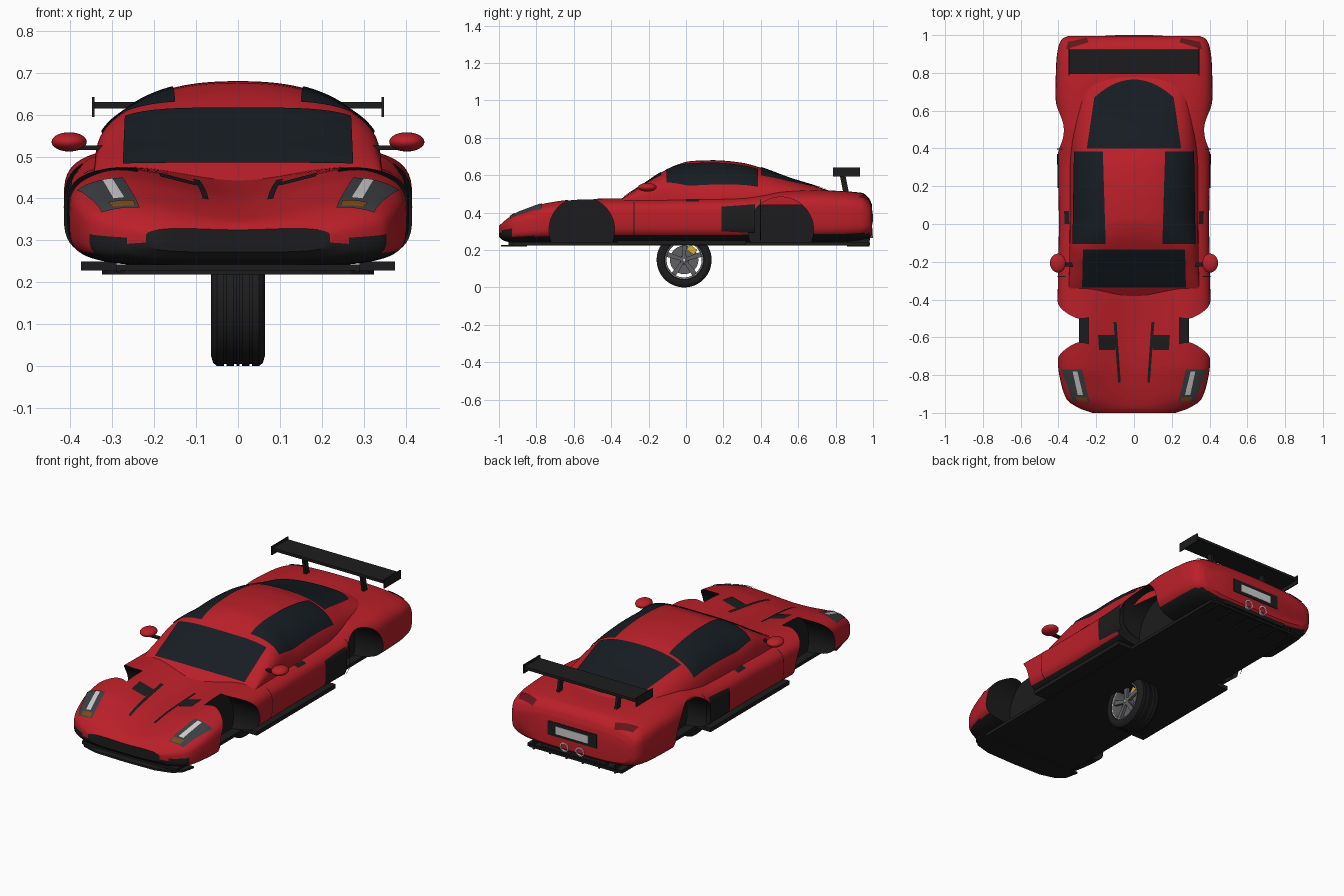
import bpy, bmesh, math
from mathutils import Vector, Matrix

if "Cube" in bpy.data.objects:
    bpy.data.objects.remove(bpy.data.objects["Cube"])

def material(name, r, g, b):
    m = bpy.data.materials.new(name)
    m.diffuse_color = (r, g, b, 1)
    m.use_nodes = True
    m.node_tree.nodes["Principled BSDF"].inputs["Base Color"].default_value = m.diffuse_color
    return m
RED = material("red_paint", .5, .014, .022)
BLACK = material("black_trim", .012, .012, .013)
GLASS = material("dark_glass", .008, .012, .016)
GREY = material("lamp_grey", .045, .05, .055)
LIGHT = material("light_grey", .6, .6, .58)
METAL = material("wheel_metal", .12, .12, .13)
AMBER = material("amber", .2, .07, .01)
LAMP = material("tail_red", .12, .008, .01)
YELLOW = material("yellow", .7, .45, .02)

def make(name, verts, faces, mats, smooth=True):
    me = bpy.data.meshes.new(name)
    me.from_pydata(verts, [], faces)
    ob = bpy.data.objects.new(name, me)
    bpy.context.collection.objects.link(ob)
    for m in mats:
        me.materials.append(m)
    bm = bmesh.new()
    bm.from_mesh(me)
    bmesh.ops.remove_doubles(bm, verts=bm.verts, dist=1e-5)
    bmesh.ops.recalc_face_normals(bm, faces=bm.faces)
    bm.to_mesh(me)
    bm.free()
    if smooth:
        shade(ob)
    return ob

def activate(ob):
    bpy.ops.object.select_all(action='DESELECT')
    ob.select_set(True)
    bpy.context.view_layer.objects.active = ob

def shade(ob):
    activate(ob)
    bpy.ops.object.shade_smooth_by_angle(angle=math.radians(35))

def box(name, x, y, z, mat, both=False):
    v, f = [], []
    for s in ((1, -1) if both else (1,)):
        b = len(v)
        v += [(s * i, j, k) for i in x for j in y for k in z]
        f += [[b + i for i in q] for q in ((0, 1, 3, 2), (4, 6, 7, 5), (0, 4, 5, 1), (2, 3, 7, 6), (0, 2, 6, 4), (1, 5, 7, 3))]
    return make(name, v, f, [mat], False)

def lathe(name, prof, centre, mat, seg=64, axis='X', closed=True):
    v, f, n = [], [], len(prof)
    for i in range(seg):
        a = 2 * math.pi * i / seg
        for h, r in prof:
            p = (h, r * math.cos(a), r * math.sin(a))
            v.append(Vector(p if axis == 'X' else (p[1], p[0], p[2])) + Vector(centre))
    for i in range(seg):
        for j in range(n if closed else n - 1):
            k, i2 = (j + 1) % n, (i + 1) % seg
            f.append((i * n + j, i * n + k, i2 * n + k, i2 * n + j))
    return make(name, v, f, [mat])

# smooth monotone interpolation through station tables
def at(T, y, k):
    y = min(max(y, T[0][0]), T[-1][0])
    i = max(j for j in range(len(T) - 1) if T[j][0] <= y)
    d = lambda j: (T[j + 1][k] - T[j][k]) / (T[j + 1][0] - T[j][0])
    def slope(j):
        if j == 0 or j == len(T) - 1:
            return d(min(j, len(T) - 2))
        a, b = d(j - 1), d(j)
        return 0 if a * b <= 0 else 2 * a * b / (a + b)
    h = T[i + 1][0] - T[i][0]
    t = (y - T[i][0]) / h
    return ((2*t**3 - 3*t*t + 1) * T[i][k] + (t**3 - 2*t*t + t) * h * slope(i)
            + (3*t*t - 2*t**3) * T[i + 1][k] + (t**3 - t*t) * h * slope(i + 1))

# body stations: y, half width, centre top, fender top, widest z, bottom
BODY = [(-1, .22, .325, .33, .305, .272), (-.975, .29, .345, .355, .308, .25), (-.93, .355, .362, .39, .315, .24),
        (-.85, .385, .385, .425, .33, .237), (-.75, .402, .405, .46, .345, .237), (-.55, .408, .425, .484, .36, .237),
        (-.36, .404, .445, .484, .37, .237), (0, .398, .47, .488, .37, .237), (.3, .402, .48, .495, .37, .237),
        (.42, .405, .49, .51, .375, .237), (.52, .4, .5, .526, .38, .237), (.68, .416, .51, .528, .38, .237),
        (.85, .412, .512, .518, .38, .24), (.94, .4, .506, .503, .375, .25), (.98, .38, .475, .47, .37, .265),
        (.995, .35, .44, .435, .365, .28)]
# cabin stations: y, half width, top, roundness
CABIN = [(-.385, .35, .441, 6), (-.33, .345, .485, 6), (-.235, .343, .547, 5), (-.135, .342, .613, 4), (-.05, .341, .655, 2.9),
         (.03, .34, .676, 2.4), (.15, .34, .68, 2.4), (.29, .34, .668, 2.4), (.4, .335, .64, 2.5), (.56, .315, .582, 3),
         (.74, .28, .526, 4), (.86, .25, .48, 4)]

def body_top(x, y, o=0.):
    w, zc, zf, zm = (at(BODY, y, k) for k in (1, 2, 3, 4))
    u = min(abs(x) / (w + o), 1)
    s = min(u / .8, 1)
    zt = zc + (zf - zc) * s * s * (3 - 2 * s)
    return zm + (zt + o - zm) * (1 - u**4)**.25

def body_bottom(x, y):
    w, zm, zb = (at(BODY, y, k) for k in (1, 4, 5))
    return zm - (zm - zb) * (1 - min(abs(x) / w, 1)**4)**.25

def body_side(y, z, o=.004):
    w, zf, zm, zb = (at(BODY, y, k) for k in (1, 3, 4, 5))
    v = (z - zm) / (zf - zm) if z > zm else (zm - z) / (zm - zb)
    return w * (1 - min(v, .99)**4)**.25 + o

def cabin_top(x, y, o=0.):
    w, zt, n = (at(CABIN, y, k) for k in (1, 2, 3))
    u = min(abs(x) / (w + o), 1)
    return .44 + (zt + o - .44) * (1 - u**n)**(1 / n)

def spread(T, n):
    return [a[0] + (b[0] - a[0]) * i / n for a, b in zip(T, T[1:]) for i in range(n)] + [T[-1][0]]

N = 24
US = [math.sin(math.pi / 2 * k / N) for k in range(-N, N + 1)]

# lower body shell
verts, faces = [], []
ys = spread(BODY, 5)
for y in ys:
    w = at(BODY, y, 1)
    verts += [(u * w, y, body_top(u * w, y)) for u in US]
    verts += [(u * w, y, body_bottom(u * w, y)) for u in US[-2:0:-1]]
R = 4 * N
for i in range(len(ys) - 1):
    faces += [(i*R + j, i*R + (j+1) % R, (i+1)*R + (j+1) % R, (i+1)*R + j) for j in range(R)]
faces += [tuple(range(R)), tuple(range((len(ys) - 1) * R, len(ys) * R))]
body = make("body_shell", verts, faces, [RED, BLACK], False)
for p in body.data.polygons:
    c = p.center
    if p.normal.z < -.75 or (c.y < -.925 and c.z < body_top(c.x, c.y) - .02 and c.z < .31):
        p.material_index = 1

# wheel arches cut with black liners
for y in (-.557, .507):
    for s in (-1, 1):
        bpy.ops.mesh.primitive_cylinder_add(vertices=64, radius=.175, depth=.36, location=(s * .42, y, .308), rotation=(0, math.pi / 2, 0))
        cut = bpy.context.object
        cut.data.materials.append(RED)
        cut.data.materials.append(BLACK)
        for p in cut.data.polygons:
            p.material_index = 1
        m = body.modifiers.new("arch", 'BOOLEAN')
        m.operation, m.solver, m.object = 'DIFFERENCE', 'EXACT', cut
        activate(body)
        bpy.ops.object.modifier_apply(modifier=m.name)
        bpy.data.objects.remove(cut)
shade(body)

# cabin
ys = spread(CABIN, 5)
verts = [(u * at(CABIN, y, 1), y, cabin_top(u * at(CABIN, y, 1), y)) for y in ys for u in US]
R = 2 * N + 1
make("cabin", verts, [(i*R + j, i*R + j + 1, (i+1)*R + j + 1, (i+1)*R + j) for i in range(len(ys) - 1) for j in range(R - 1)], [RED])

# panels laid on the surfaces
def patch(name, mat, f, both=True, n=14):
    v, q = [], []
    for s in ((1, -1) if both else (1,)):
        b = len(v)
        for i in range(n + 1):
            for j in range(n + 1):
                x, y, z = f(i / n, j / n)
                v.append((s * x, y, z))
        q += [(b + i*(n+1) + j, b + (i+1)*(n+1) + j, b + (i+1)*(n+1) + j + 1, b + i*(n+1) + j + 1)[::s] for i in range(n) for j in range(n)]
    me = make(name, v, q, [mat])
    return me

def quad(c, u, v):
    a, b, d, e = (Vector(p) for p in c)
    return a.lerp(b, u).lerp(e.lerp(d, u), v)

def on(surface, corners, o=.004):
    def f(u, v):
        p = quad(corners, u, v)
        return p.x, p.y, surface(p.x, p.y, o)
    return f

def on_side(corners, o=.004):
    def f(u, v):
        p = quad(corners, u, v)
        return body_side(p.x, p.y, o), p.x, p.y
    return f

patch("windscreen", GLASS, on(cabin_top, [(-.275, -.335), (.275, -.335), (.27, -.135), (-.27, -.135)]), False, 24)
patch("side_window", GLASS, on(cabin_top, [(.15, -.105), (.326, -.105), (.318, .385), (.165, .385)]), True, 24)
def rear_glass(u, v):
    s = 2 * u - 1
    y = .4 + v * (.365 - .095 * s * s)
    x = s * (.25 - .04 * v)
    return x, y, max(cabin_top(x, y, .004), body_top(x, y, .003))
patch("rear_window", GLASS, rear_glass, False, 24)
patch("headlight", GREY, on(body_top, [(.275, -.77), (.385, -.77), (.325, -.94), (.235, -.945)]))
patch("headlight_strip", LIGHT, on(body_top, [(.3, -.78), (.325, -.78), (.298, -.905), (.27, -.905)], .007))
patch("indicator", AMBER, on(body_top, [(.25, -.918), (.31, -.915), (.3, -.938), (.245, -.942)], .007))
patch("bonnet_slit", BLACK, on(body_top, [(.092, -.52), (.108, -.52), (.084, -.84), (.07, -.84)], .005))
patch("bonnet_vent", BLACK, on(body_top, [(.095, -.588), (.19, -.588), (.185, -.668), (.1, -.668)]))
patch("tail_light", LAMP, on(body_top, [(.24, .962), (.36, .925), (.35, .965), (.25, .985)]))
patch("side_intake", BLACK, on_side([(.19, .3), (.37, .29), (.37, .445), (.19, .432)]))
patch("door_handle", BLACK, on_side([(0, .459), (.07, .459), (.07, .469), (0, .469)], .007))
for y in (-.28, .395):
    patch("door_gap", BLACK, on_side([(y, .25), (y + .005, .25), (y + .005, .47), (y, .47)], .002))

# underbody, splitter, skirts and diffuser
box("floor_pan", (-.29, .29), (-.95, .975), (.225, .242), BLACK)
edge = [(.325, -.85), (.31, -.92), (.27, -.96), (.18, -.985), (0, -.99)]
edge = edge + [(-x, y) for x, y in edge[-2::-1]]
n = len(edge)
make("front_splitter", [(x, y, z) for z in (.218, .228) for x, y in edge],
     [tuple(range(n)), tuple(range(n, 2*n))] + [(i, (i+1) % n, n + (i+1) % n, n + i) for i in range(n)], [BLACK], False)
box("side_skirt", (.29, .375), (-.37, .32), (.228, .25), BLACK, True)
box("rear_diffuser", (-.27, .27), (.82, .985), (.228, .24), BLACK)
for i in range(6):
    x = -.25 + i * .1
    box("diffuser_fin", (x - .004, x + .004), (.86, .98), (.218, .262), BLACK)

# rear panel, plate and exhausts
box("rear_panel", (-.15, .15), (.98, .998), (.335, .412), BLACK)
box("rear_plate", (-.1, .1), (.99, 1), (.35, .393), LIGHT)
box("rear_valance", (-.2, .2), (.96, .985), (.25, .325), BLACK)
for x in (-.048, .048):
    lathe("exhaust", [(.95, .026), (1, .026), (1, .02), (.95, .02)], (x, 0, .29), LIGHT, 24, 'Y')

# rear wing
box("wing_blade", (-.345, .345), (.795, .925), (.615, .63), BLACK)
box("wing_endplate", (.342, .348), (.786, .93), (.594, .642), BLACK, True)
strut = box("wing_strut", (.17, .185), (.83, .86), (.505, .62), BLACK, True)
for v in strut.data.vertices:
    v.co.y += .2 * (.56 - v.co.z)

# mirrors
for s in (-1, 1):
    bpy.ops.mesh.primitive_uv_sphere_add(segments=28, ring_count=16, radius=1, location=(s * .403, -.207, .535))
    ob = bpy.context.object
    ob.name = "wing_mirror"
    ob.scale = (.042, .05, .023)
    ob.data.materials.append(RED)
    shade(ob)
box("mirror_stem", (.32, .385), (-.225, -.205), (.516, .526), BLACK, True)

# single wheel under the middle
C = (0, -.01, .147)
half = [(.05, .099), (.06, .106), (.064, .124), (.059, .14), (.05, .147), (.033, .147), (.033, .142),
        (.027, .142), (.027, .147), (.009, .147), (.009, .142), (.004, .142), (.004, .147)]
lathe("tyre", half + [(-x, r) for x, r in half[::-1]], C, BLACK)
lathe("rim_barrel", [(.056, .105), (.056, .098), (.048, .094), (-.05, .094), (-.055, .104), (-.045, .1), (.045, .1)], C, METAL)
lathe("rim_lip", [(.054, .103), (.059, .101), (.057, .097), (.052, .097)], C, LIGHT)
lathe("hub", [(.0, 0), (.0, .024), (.05, .022), (.054, .012), (.054, 0)], C, METAL, 32, 'X', False)
lathe("hub_cap", [(.053, .01), (.058, .008), (.058, 0)], C, LIGHT, 24, 'X', False)
lathe("brake_disc", [(.0, 0), (.0, .076), (.012, .076), (.012, 0)], C, METAL, 48, 'X', False)
for i in range(5):
    sp = box("spoke", (.034, .05), (-.011, .011), (.012, .097), METAL)
    for v in sp.data.vertices:
        v.co.y *= 1.25 if v.co.z > .05 else .8
    sp.data.transform(Matrix.Translation(C) @ Matrix.Rotation(2 * math.pi * i / 5, 4, 'X'))
cal = box("brake_caliper", (-.012, .028), (-.024, .024), (.052, .085), YELLOW)
cal.data.transform(Matrix.Translation(C) @ Matrix.Rotation(-.65, 4, 'X'))
